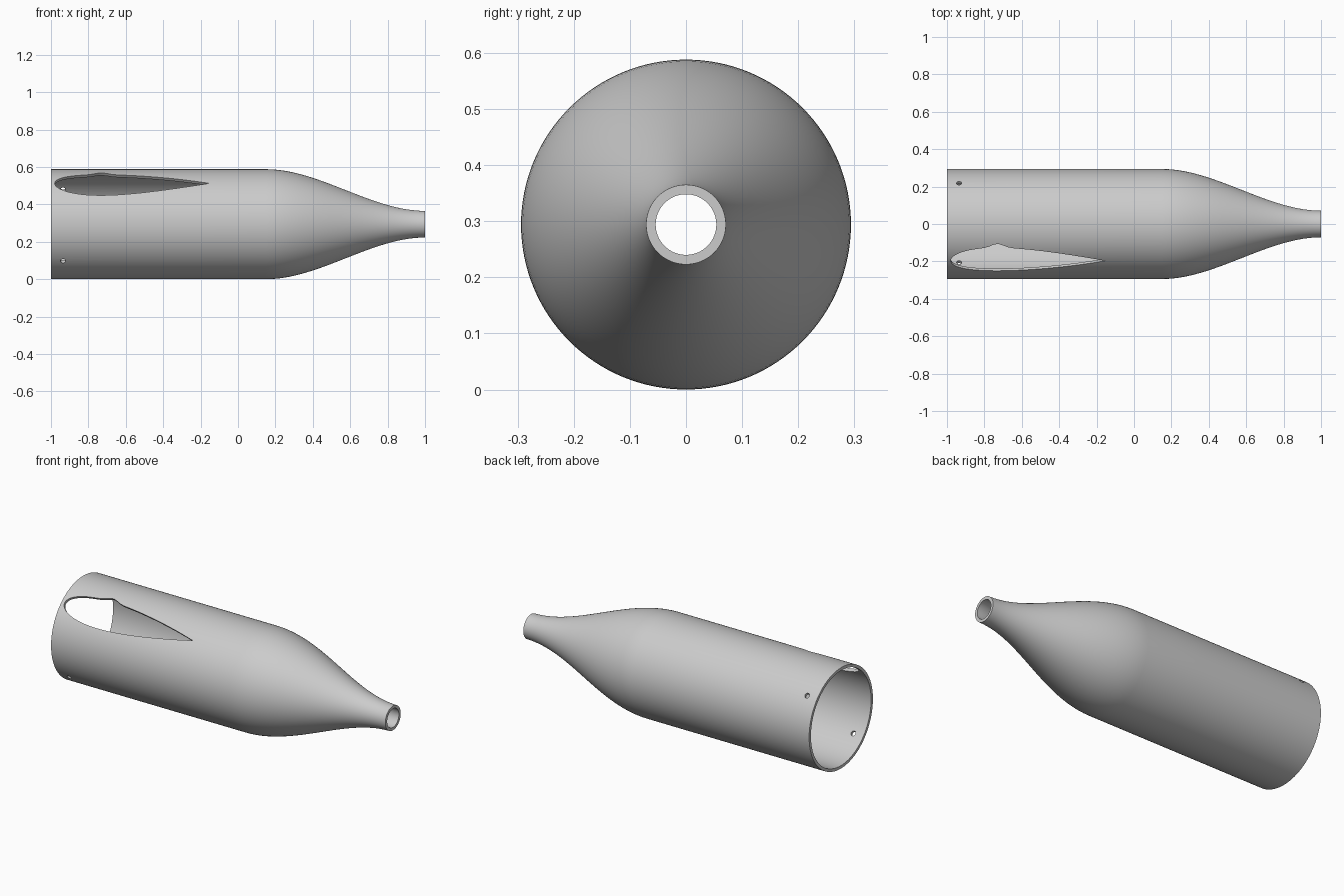
import bpy
import bmesh
import math
from mathutils import Matrix, Vector

cube = bpy.data.objects.get("Cube")
if cube:
    bpy.data.objects.remove(cube)

RADIUS, NECK, WALL = 0.294, 0.071, 0.017
SHOULDER, SEGMENTS = 0.15, 128

grey = bpy.data.materials.new("light_grey")
grey.use_nodes = True
colour = (0.6, 0.6, 0.6, 1)
grey.diffuse_color = colour
grey.node_tree.nodes["Principled BSDF"].inputs["Base Color"].default_value = colour


def add_object(name, bm):
    bmesh.ops.recalc_face_normals(bm, faces=bm.faces)
    mesh = bpy.data.meshes.new(name)
    bm.to_mesh(mesh)
    bm.free()
    mesh.materials.append(grey)
    obj = bpy.data.objects.new(name, mesh)
    bpy.context.collection.objects.link(obj)
    return obj


def outer_radius(x):
    t = max(0, (x - SHOULDER) / (1 - SHOULDER))
    return RADIUS + (NECK - RADIUS) * t * t * (3 - 2 * t)


# Tapered tube: closed wall profile revolved around the x axis
stations = [-1, -0.6, -0.2] + [SHOULDER + (1 - SHOULDER) * i / 28 for i in range(29)]
outline = [(x, outer_radius(x)) for x in stations]
outline += [(x, outer_radius(x) - WALL) for x in reversed(stations)]
bm = bmesh.new()
rings = []
for i in range(SEGMENTS):
    a = math.tau * i / SEGMENTS
    rings.append([bm.verts.new((x, r * math.cos(a), RADIUS + r * math.sin(a))) for x, r in outline])
count = len(outline)
for i in range(SEGMENTS):
    here, there = rings[i], rings[(i + 1) % SEGMENTS]
    for j in range(count):
        k = (j + 1) % count
        bm.faces.new((here[j], here[k], there[k], there[j]))
body = add_object("tapered_tube", bm)


def radial_frame(degrees):
    """Local x runs along the tube, y around it, z outward."""
    a = math.radians(degrees)
    out = Vector((0, -math.cos(a), math.sin(a)))
    along = Vector((1, 0, 0))
    around = out.cross(along)
    frame = Matrix((along, around, out)).transposed().to_4x4()
    frame.translation = (0, 0, RADIUS)
    return frame


def add_cutter(name, points, degrees):
    """Prism through one wall of the tube, cut outward from the axis."""
    bm = bmesh.new()
    face = bm.faces.new([bm.verts.new((x, y, 0.15)) for x, y in points])
    result = bmesh.ops.extrude_face_region(bm, geom=[face])
    top = [v for v in result["geom"] if isinstance(v, bmesh.types.BMVert)]
    bmesh.ops.translate(bm, verts=top, vec=(0, 0, 0.25))
    bm.transform(radial_frame(degrees))
    cutter = add_object(name, bm)
    cutter.hide_render = True
    cutter.hide_set(True)
    mod = body.modifiers.new(name, "BOOLEAN")
    mod.operation = "DIFFERENCE"
    mod.solver = "EXACT"
    mod.object = cutter
    return cutter


# Wing-section slot with a rounded bump on its upper edge
NOSE, CHORD, THICK = -0.98, 0.825, 0.165


def wing_half(t):
    return 5 * THICK * (0.2969 * math.sqrt(t) - 0.126 * t - 0.3516 * t**2
                        + 0.2843 * t**3 - 0.1036 * t**4)


def bump(x):
    return 0.022 * math.exp(-((x + 0.73) / 0.045) ** 2)


steps = [(1 - math.cos(math.pi * i / 48)) / 2 for i in range(49)]
upper = [(NOSE + CHORD * t, wing_half(t) + bump(NOSE + CHORD * t)) for t in steps]
lower = [(NOSE + CHORD * t, -wing_half(t)) for t in reversed(steps[1:-1])]
cutters = [add_cutter("slot_cutter", upper + lower, 48)]

# Two small opposite pin holes near the open end
circle = [(-0.935 + 0.014 * math.cos(math.tau * i / 24),
           0.014 * math.sin(math.tau * i / 24)) for i in range(24)]
cutters.append(add_cutter("front_pin_hole_cutter", circle, -42))
cutters.append(add_cutter("back_pin_hole_cutter", circle, 138))

# Bake the cuts, then smooth the surface while keeping the rims sharp
bpy.context.view_layer.update()
cut_mesh = bpy.data.meshes.new_from_object(body.evaluated_get(bpy.context.evaluated_depsgraph_get()))
body.modifiers.clear()
body.data = cut_mesh
for cutter in cutters:
    bpy.data.objects.remove(cutter)
bpy.ops.object.select_all(action="DESELECT")
body.select_set(True)
bpy.context.view_layer.objects.active = body
bpy.ops.object.shade_smooth_by_angle(angle=math.radians(35))
